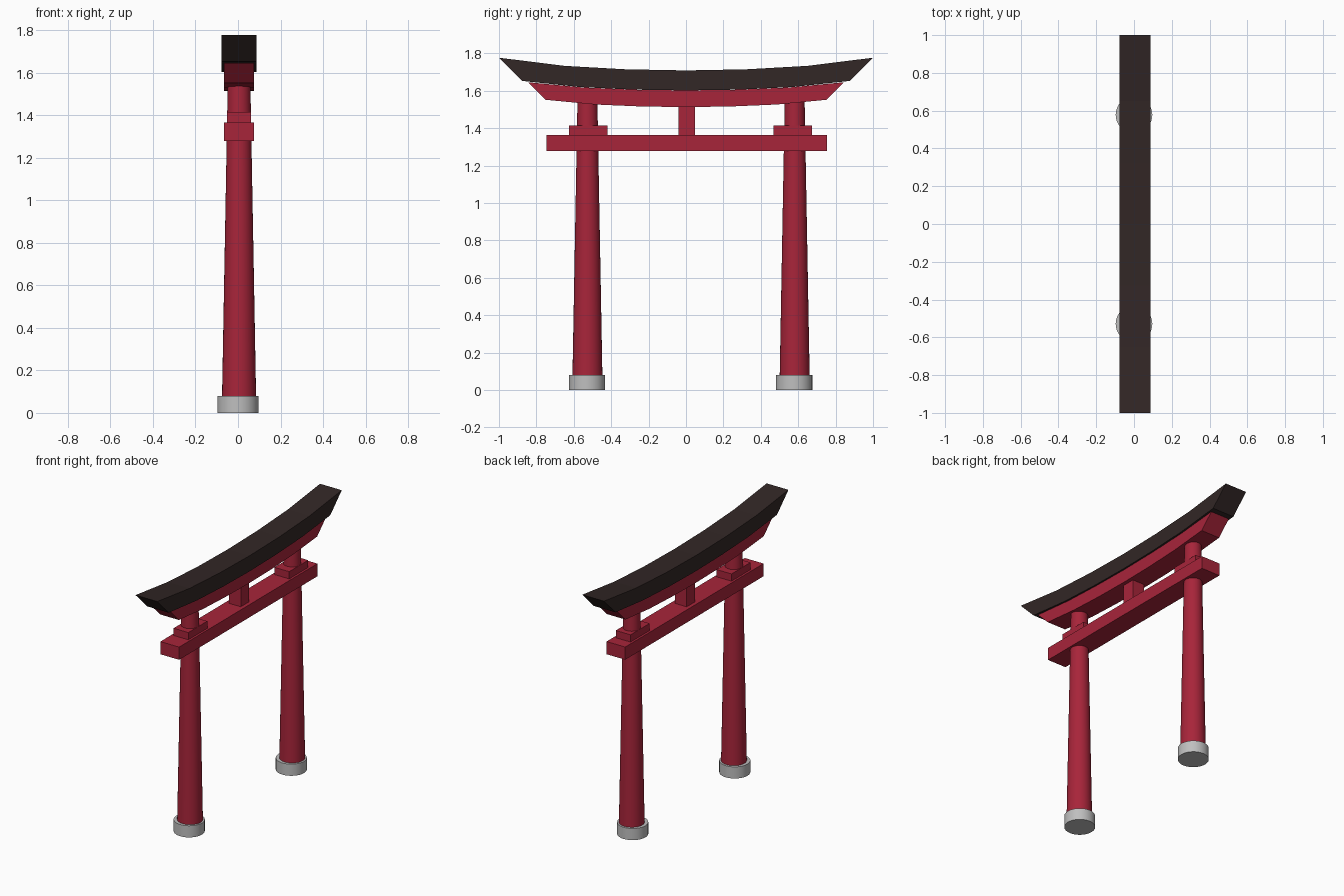
import bpy, bmesh, math

if "Cube" in bpy.data.objects:
    bpy.data.objects.remove(bpy.data.objects["Cube"])

CX = 0.005  # timber sits slightly off the stone centre line


def material(name, rgb):
    m = bpy.data.materials.new(name)
    m.diffuse_color = (*rgb, 1)
    m.use_nodes = True
    m.node_tree.nodes["Principled BSDF"].inputs["Base Color"].default_value = m.diffuse_color
    return m


RED = material("red paint", (0.39, 0.018, 0.042))
BLACK = material("dark roof", (0.032, 0.020, 0.019))
GREY = material("grey stone", (0.52, 0.52, 0.52))


def box(name, center, size, mat):
    bpy.ops.mesh.primitive_cube_add(size=1, location=center)
    ob = bpy.context.object
    ob.name = name
    ob.scale = size
    ob.data.materials.append(mat)


def column(name, x, y, z0, z1, r0, r1, mat):
    bpy.ops.mesh.primitive_cone_add(vertices=32, radius1=r0, radius2=r1,
                                    depth=z1 - z0, location=(x, y, (z0 + z1) / 2))
    ob = bpy.context.object
    ob.name = name
    ob.data.materials.append(mat)
    bpy.ops.object.shade_smooth_by_angle(angle=math.radians(40))


# Shared sag of the curved lintels: (fraction along half length, fraction of rise)
SAG = [(-1, 1), (-0.65, 0.36), (-0.325, 0.09), (0, 0),
       (0.325, 0.09), (0.65, 0.36), (1, 1)]


def curved_beam(name, half_x, top, bottom, mat):
    """top and bottom are (half length, middle z, end rise)."""
    bm = bmesh.new()
    rings = []
    for t, f in SAG:
        ring = [bm.verts.new((CX + sx * half_x, t * h, z + f * rise))
                for sx, (h, z, rise) in ((-1, top), (1, top), (1, bottom), (-1, bottom))]
        rings.append(ring)
    for a, b in zip(rings, rings[1:]):
        for i in range(4):
            j = (i + 1) % 4
            bm.faces.new((a[i], a[j], b[j], b[i]))
    bm.faces.new(rings[0])
    bm.faces.new(rings[-1])
    bmesh.ops.recalc_face_normals(bm, faces=bm.faces)
    me = bpy.data.meshes.new(name)
    bm.to_mesh(me)
    bm.free()
    ob = bpy.data.objects.new(name, me)
    bpy.context.collection.objects.link(ob)
    me.materials.append(mat)


# Posts with stone bases and collars
for side, base_y, post_y, collar_y in (("left", -0.529, -0.527, -0.523),
                                       ("right", 0.578, 0.581, 0.571)):
    column(side + "_base", 0, base_y, 0, 0.08, 0.097, 0.097, GREY)
    column(side + "_post", CX, post_y, 0.08, 1.56, 0.08, 0.053, RED)
    box(side + "_collar", (CX, collar_y, 1.388), (0.112, 0.206, 0.052), RED)

# Tie beam and central strut
box("tie_beam", (CX, 0.003, 1.321), (0.142, 1.5, 0.087), RED)
box("centre_strut", (CX, 0.004, 1.44), (0.09, 0.09, 0.17), RED)

# Curved lintel and roof
curved_beam("lintel", 0.071, (0.845, 1.602, 0.044), (0.75, 1.513, 0.039), RED)
curved_beam("roof", 0.0825, (1.0, 1.709, 0.068), (0.876, 1.602, 0.051), BLACK)
